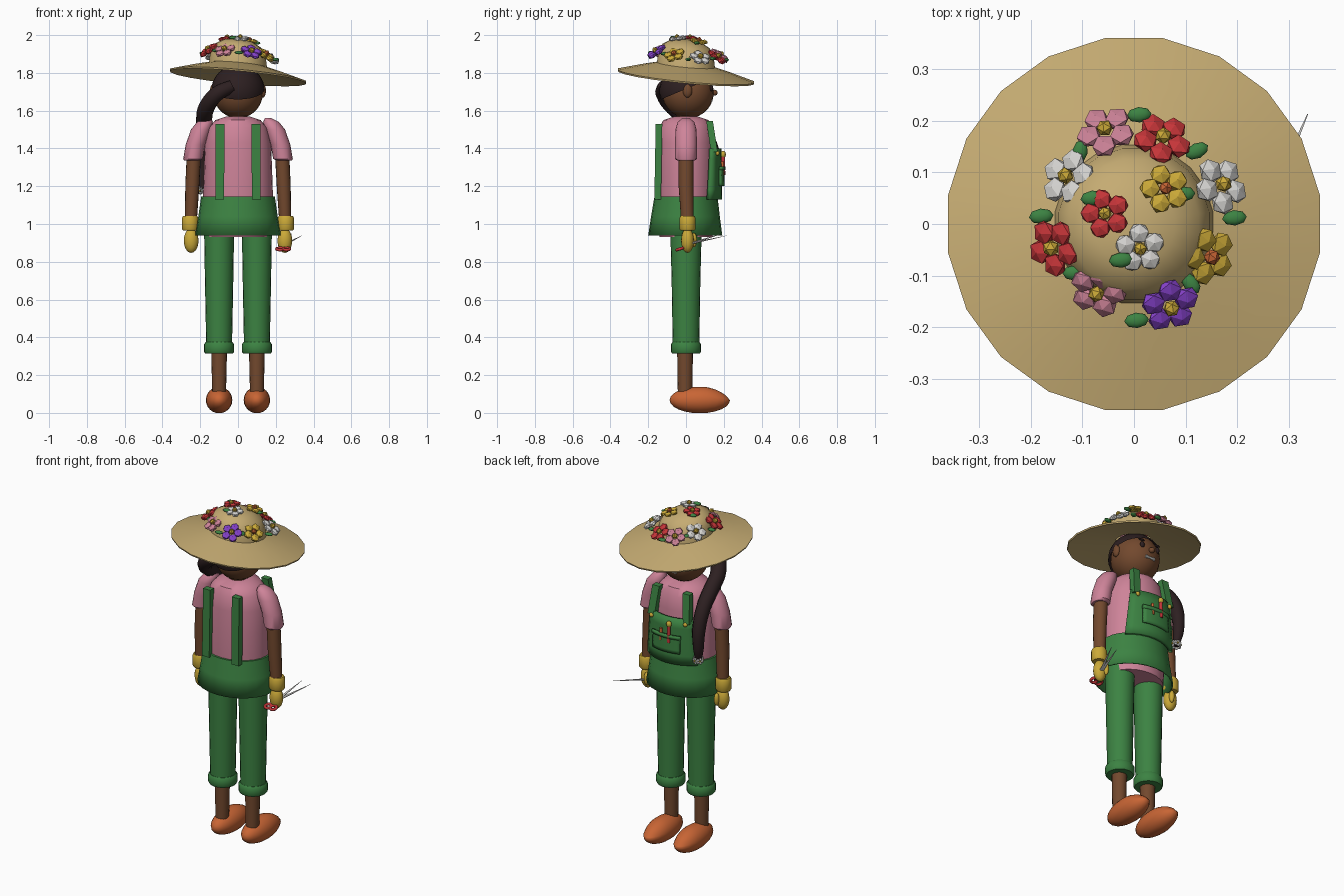
import bpy, bmesh, math
from mathutils import Vector, Matrix

if "Cube" in bpy.data.objects:
    bpy.data.objects.remove(bpy.data.objects["Cube"])


def mat(name, r, g, b):
    m = bpy.data.materials.new(name)
    m.diffuse_color = (r, g, b, 1)
    m.use_nodes = True
    m.node_tree.nodes["Principled BSDF"].inputs["Base Color"].default_value = m.diffuse_color
    return m


STRAW = mat("straw", .56, .41, .17)
GREEN = mat("green", .045, .225, .055)
PINK = mat("pink", .62, .23, .32)
SKIN = mat("brown_skin", .17, .066, .027)
YELLOW = mat("yellow", .60, .40, .04)
RED = mat("red", .56, .035, .04)
WHITE = mat("white", .66, .65, .63)
PURPLE = mat("purple", .24, .055, .60)
ORANGE = mat("orange", .58, .13, .035)
HAIR = mat("dark_hair", .026, .014, .015)


def finish(name, bm, mats, angle=40):
    bmesh.ops.recalc_face_normals(bm, faces=bm.faces)
    me = bpy.data.meshes.new(name)
    bm.to_mesh(me)
    bm.free()
    for m in mats:
        me.materials.append(m)
    ob = bpy.data.objects.new(name, me)
    bpy.context.collection.objects.link(ob)
    bpy.context.view_layer.objects.active = ob
    bpy.ops.object.select_all(action='DESELECT')
    ob.select_set(True)
    if angle:
        bpy.ops.object.shade_smooth_by_angle(angle=math.radians(angle))
    return ob


def loft(name, rings, m, n=20, bottom=True, top=True, angle=40, off=0.0):
    """Stack of ellipses (cx, cy, z, rx, ry)."""
    bm = bmesh.new()
    rows = [[bm.verts.new((cx + rx * math.cos(math.tau * (i + off) / n),
                           cy + ry * math.sin(math.tau * (i + off) / n), z))
             for i in range(n)] for cx, cy, z, rx, ry in rings]
    for lo, hi in zip(rows, rows[1:]):
        for i in range(n):
            bm.faces.new((lo[i], lo[(i + 1) % n], hi[(i + 1) % n], hi[i]))
    if bottom:
        bm.faces.new(rows[0])
    if top:
        bm.faces.new(rows[-1])
    return finish(name, bm, [m], angle)


def ball(name, loc, scale, m, rot=None, n=16):
    bm = bmesh.new()
    bmesh.ops.create_uvsphere(bm, u_segments=n, v_segments=n // 2 + 2, radius=1)
    bm.transform(Matrix.LocRotScale(Vector(loc), rot, Vector(scale)))
    return finish(name, bm, [m], 60)


def rod(name, a, b, r1, r2, m, n=10, flat=1.0):
    """Tapered bar from a to b; flat squashes one side."""
    a, b = Vector(a), Vector(b)
    bm = bmesh.new()
    bmesh.ops.create_cone(bm, cap_ends=True, segments=n, radius1=r1, radius2=r2, depth=(b - a).length)
    q = (b - a).to_track_quat('Z', 'Y')
    bm.transform(Matrix.LocRotScale((a + b) / 2, q, Vector((1, flat, 1))))
    return finish(name, bm, [m])


def box(name, a, b, width, thick, m):
    a, b = Vector(a), Vector(b)
    bm = bmesh.new()
    bmesh.ops.create_cube(bm, size=1)
    for v in bm.verts:
        p = a.lerp(b, v.co.z + .5)
        v.co = (p.x + v.co.x * width, p.y + v.co.y * thick, p.z)
    return finish(name, bm, [m], 30)


# Torso profile, also followed by the bib and pocket
TORSO = [(.93, .17, .14), (1.15, .185, .155), (1.3, .18, .153), (1.43, .175, .15),
         (1.51, .155, .142), (1.55, .12, .12), (1.57, .06, .06)]


def panel(name, half, z0, z1, off, thick, m, cols=8, rows=5, taper=1.0):
    bm = bmesh.new()
    grid = []
    for r in range(rows + 1):
        t = r / rows
        z = z0 + (z1 - z0) * t
        for lo, hi in zip(TORSO, TORSO[1:]):
            if lo[0] <= z <= hi[0]:
                f = (z - lo[0]) / (hi[0] - lo[0])
                rx, ry = (lo[k] + (hi[k] - lo[k]) * f for k in (1, 2))
        w = half * (1 + (taper - 1) * t)
        grid.append([bm.verts.new(((rx + off) * math.sin(a), (ry + off) * math.cos(a), z))
                     for a in (math.radians(w * (2 * c / cols - 1)) for c in range(cols + 1))])
    for lo, hi in zip(grid, grid[1:]):
        for c in range(cols):
            bm.faces.new((lo[c], lo[c + 1], hi[c + 1], hi[c]))
    ob = finish(name, bm, [m])
    s = ob.modifiers.new("thickness", 'SOLIDIFY')
    s.thickness, s.offset = thick, 0
    return ob


def flower(name, loc, normal, petal, centre, size=1.0, spin=0.0):
    bm = bmesh.new()
    for i in range(5):
        a = math.tau * i / 5 + spin
        res = bmesh.ops.create_icosphere(bm, subdivisions=1, radius=.025)
        bmesh.ops.scale(bm, vec=(1, 1, .6), verts=res["verts"])
        bmesh.ops.translate(bm, vec=(.034 * math.cos(a), .034 * math.sin(a), 0), verts=res["verts"])
    k = len(bm.faces)
    bmesh.ops.create_icosphere(bm, subdivisions=1, radius=.016, matrix=Matrix.Translation((0, 0, .011)))
    bm.faces.ensure_lookup_table()
    for f in bm.faces[k:]:
        f.material_index = 1
    q = Vector(normal).to_track_quat('Z', 'Y')
    bm.transform(Matrix.LocRotScale(Vector(loc), q, Vector((size,) * 3)))
    return finish(name, bm, [petal, centre], 0)


# Shirt and overalls
loft("shirt_body", [(0, 0, z, rx, ry) for z, rx, ry in TORSO], PINK, 24)
hips = loft("overall_hips", [(0, -.004, .94, .228, .196), (0, -.003, 1.04, .21, .182),
                             (0, 0, 1.145, .195, .167)], GREEN, 24, bottom=False)
sol = hips.modifiers.new("thickness", 'SOLIDIFY')
sol.thickness = .008
panel("bib", 50, 1.13, 1.4, .027, .02, GREEN, taper=.85)
panel("bib_pocket", 23, 1.2, 1.3, .042, .014, GREEN)
panel("pocket_hem", 24, 1.285, 1.305, .048, .014, GREEN, rows=1)

for side, s in (("left", -1), ("right", 1)):
    # Straps and buttons
    box(side + "_back_strap", (s * .097, -.15, 1.13), (s * .095, -.143, 1.53), .047, .035, GREEN)
    box(side + "_front_strap", (s * .115, .15, 1.38), (s * .1, .125, 1.545), .045, .035, GREEN)
    ball(side + "_button", (s * .112, .167, 1.375), (.013, .01, .013), YELLOW, n=10)

    # Trousers, shins and shoes
    x = s * .1
    loft(side + "_trouser", [(x, 0, .34, .068, .07), (x, 0, .7, .075, .076), (x, 0, 1.0, .08, .084)], GREEN)
    loft(side + "_trouser_cuff", [(x, 0, .315, .074, .074), (x, 0, .325, .08, .08),
                                  (x, 0, .362, .08, .08), (x, 0, .374, .072, .072)], GREEN)
    loft(side + "_shin", [(x, -.005, .08, .036, .038), (x, -.005, .34, .042, .042)], SKIN, 16)
    shoe = ball(side + "_shoe", (x, .073, .068), (.07, .16, .07), ORANGE, n=20)
    for v in shoe.data.vertices:
        v.co.z = max(v.co.z, 0)
        v.co.z -= .12 * max(0, v.co.y - .12) * (v.co.z > .07)

    # Sleeves and arms
    loft(side + "_sleeve", [(s * .245, 0, 1.335, .04, .045), (s * .238, 0, 1.345, .052, .058),
                            (s * .225, 0, 1.42, .052, .058), (s * .195, 0, 1.5, .054, .056),
                            (s * .175, 0, 1.54, .042, .044), (s * .16, 0, 1.56, .018, .02)], PINK, 16)
    loft(side + "_arm", [(s * .25, .008, 1.0, .031, .033), (s * .242, 0, 1.2, .037, .039),
                         (s * .232, 0, 1.4, .038, .04)], SKIN, 16)

    # Gardening gloves
    g = s * .253
    loft(side + "_glove_cuff", [(g, .008, .965, .038, .037), (g, .008, .975, .044, .043),
                                (g, .008, 1.03, .044, .043), (g, .008, 1.042, .038, .037)], YELLOW, 16)
    ball(side + "_glove_hand", (s * .248, .008, .912), (.039, .034, .065), YELLOW)
    ball(side + "_glove_thumb", (s * .232, .042, .915), (.015, .016, .038), YELLOW, n=10)

    # Eyes, brows, ears
    ball(side + "_eye", (s * .052, .133, 1.72), (.014, .011, .018), HAIR, n=12)
    ball(side + "_brow", (s * .054, .128, 1.752), (.022, .008, .006), HAIR, n=10)
    ball(side + "_ear", (s * .132, .008, 1.705), (.016, .025, .036), SKIN, n=12)

# Head
ball("head", (0, .01, 1.695), (.132, .137, .135), SKIN, n=24)
rod("neck", (0, 0, 1.53), (0, 0, 1.62), .055, .05, SKIN, 14)
ball("nose", (0, .15, 1.695), (.017, .018, .016), SKIN, n=12)
rod("smile", (-.032, .132, 1.655), (.032, .132, 1.655), .01, .01, WHITE, 8)

# Hair cap, cut along a slope from nape to forehead
bm = bmesh.new()
bmesh.ops.create_uvsphere(bm, u_segments=24, v_segments=20, radius=1)
bm.transform(Matrix.LocRotScale(Vector((0, .004, 1.705)), None, Vector((.142, .145, .138))))
bmesh.ops.bisect_plane(bm, geom=bm.verts[:] + bm.edges[:] + bm.faces[:], clear_inner=True,
                       plane_co=(0, 0, 1.715), plane_no=Vector((0, -.42, 1)).normalized())
finish("hair_cap", bm, [HAIR], 60)

# Long ponytail falling over one shoulder, tied with small blooms
path = [(-.03, -.115, 1.73), (-.11, -.12, 1.69), (-.165, -.07, 1.62), (-.18, .02, 1.55),
        (-.185, .1, 1.47), (-.187, .145, 1.36), (-.187, .15, 1.25), (-.18, .14, 1.17)]
radii = (.035, .042, .043, .043, .04, .037, .03, .018)
cu = bpy.data.curves.new("ponytail", 'CURVE')
cu.dimensions = '3D'
cu.bevel_depth, cu.bevel_resolution, cu.resolution_u = 1, 3, 4
cu.use_fill_caps = True
sp = cu.splines.new('BEZIER')
sp.bezier_points.add(len(path) - 1)
for p, co, r in zip(sp.bezier_points, path, radii):
    p.co, p.radius = co, r
    p.handle_left_type = p.handle_right_type = 'AUTO'
cu.materials.append(HAIR)
bpy.context.collection.objects.link(bpy.data.objects.new("ponytail", cu))
for i in range(5):
    a = math.tau * i / 5
    d = Vector((math.cos(a), math.sin(a), 0))
    flower("ponytail_bloom_%d" % i, Vector((-.18, .14, 1.175)) + d * .023, d, WHITE, YELLOW, .36)


# Straw hat, tilted
def tilt(x, y, z):
    return Vector((x, y, z - .09 * x - .095 * y))


PROFILE = [(.10, 1.82), (.25, 1.80), (.362, 1.776), (.365, 1.785), (.25, 1.818), (.155, 1.842),
           (.148, 1.9), (.127, 1.94), (.08, 1.968), (.03, 1.978)]
hat = loft("straw_hat", [(0, 0, z, r, r) for r, z in PROFILE], STRAW, 20, off=.5, bottom=False, angle=50)
for v in hat.data.vertices:
    v.co = tilt(*v.co)

# Flowers round the crown: x, y, petal, centre
ring = [(-.055, .18, PINK, YELLOW), (.055, .165, RED, YELLOW), (-.128, .09, WHITE, YELLOW),
        (.168, .075, WHITE, YELLOW), (.145, -.062, YELLOW, ORANGE), (.07, -.158, PURPLE, YELLOW),
        (-.07, -.13, PINK, YELLOW), (-.155, -.045, RED, YELLOW)]
for i, (x, y, p, c) in enumerate(ring):
    d = Vector((x, y, 0)).normalized()
    flower("band_flower_%d" % i, tilt(x, y, 1.903), d * .6 + Vector((0, 0, .8)), p, c, 1.02, i * .5)
for i, (x, y, p, c) in enumerate([(-.055, .02, RED, YELLOW), (.06, .068, YELLOW, ORANGE),
                                  (.012, -.047, WHITE, YELLOW)]):
    flower("top_flower_%d" % i, tilt(x, y, 1.979), (x, y, .4), p, c, .86, i * .7)

# Leaves: x, y, height
leaves = [(.01, .212, 1.89), (-.18, .015, 1.89), (.195, .012, 1.89), (.005, -.187, 1.89), (.122, .142, 1.9),
          (-.105, .14, 1.9), (.11, -.115, 1.9), (-.115, -.095, 1.9), (-.08, .05, 1.975),
          (.095, .058, 1.972), (-.025, -.07, 1.978)]
for i, (x, y, z) in enumerate(leaves):
    leaf = ball("leaf_%d" % i, tilt(x, y, z), (.024, .015, .009), GREEN,
                Matrix.Rotation(i * .9 if 3 < i < 8 else .1, 3, 'Z').to_quaternion(), 8)

# Tools in the bib pocket
rod("pocket_tool_handle", (-.025, .198, 1.26), (-.025, .197, 1.355), .01, .01, RED)
ball("pocket_tool_knob", (-.025, .197, 1.368), (.016, .014, .019), YELLOW, n=10)
rod("pocket_tool_small", (.03, .195, 1.26), (.03, .193, 1.33), .008, .008, ORANGE)

# Garden scissors in one hand
for i, tip in enumerate(((.337, .213, .938), (.285, .195, .95))):
    rod("scissor_blade_%d" % i, (.25, .01, .893), tip, .011, .001, WHITE, 6, .5)
    bpy.ops.mesh.primitive_torus_add(major_segments=12, minor_segments=8, major_radius=.018, minor_radius=.008,
                                     location=(.222 + .034 * i, -.032, .868), rotation=(.3, 0, 0))
    loop = bpy.context.object
    loop.name = "scissor_handle_%d" % i
    loop.data.materials.append(RED)
    bpy.ops.object.shade_smooth()
